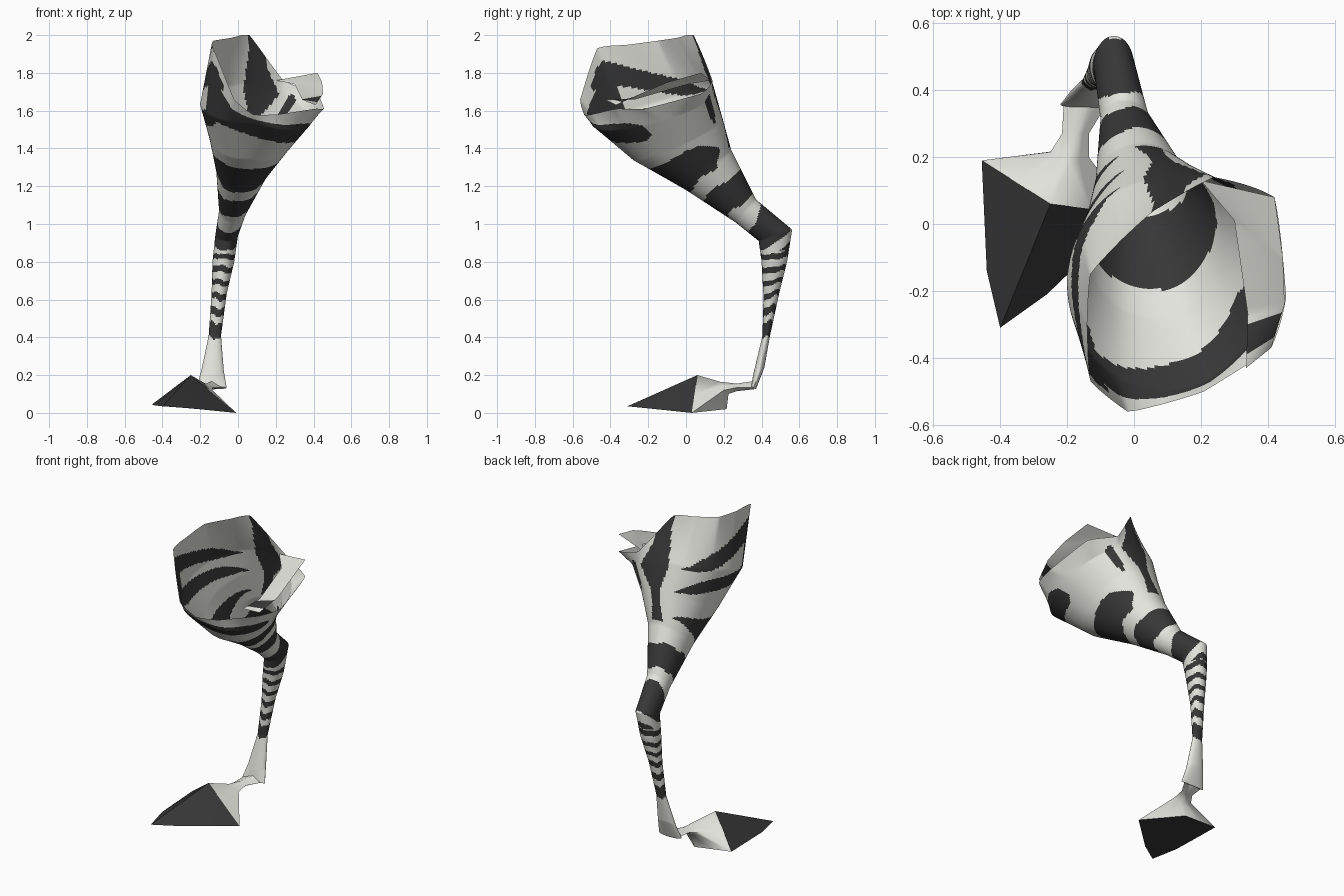
import bpy, bmesh, math
from mathutils import Vector

if "Cube" in bpy.data.objects:
    bpy.data.objects.remove(bpy.data.objects["Cube"])


def mat(name, col):
    m = bpy.data.materials.new(name)
    m.diffuse_color = (*col, 1)
    m.use_nodes = True
    m.node_tree.nodes["Principled BSDF"].inputs["Base Color"].default_value = m.diffuse_color
    return m


WHITE = mat("warm white", (0.78, 0.78, 0.73))
BLACK = mat("charcoal black", (0.038, 0.038, 0.038))


def make(name, verts, faces, idx, smooth):
    me = bpy.data.meshes.new(name)
    me.from_pydata([tuple(v) for v in verts], [], faces)
    me.materials.append(WHITE)
    me.materials.append(BLACK)
    for p, i in zip(me.polygons, idx):
        p.material_index = i
    ob = bpy.data.objects.new(name, me)
    bpy.context.collection.objects.link(ob)
    bpy.context.view_layer.objects.active = ob
    ob.select_set(True)
    bpy.ops.object.shade_smooth_by_angle(angle=math.radians(smooth))
    ob.select_set(False)
    return ob


def spline(p0, p1, p2, p3, f):
    return (p1 * 2 + (p2 - p0) * f + (p0 * 2 - p1 * 5 + p2 * 4 - p3) * f ** 2
            + (p1 * 3 - p0 - p2 * 3 + p3) * f ** 3) / 2


def loft(name, rings, sub_t, sub_k, colour, closed=True, cap=False, smooth=50, curve=0):
    """Skin through rings, finely split so painted stripes follow the faces."""
    rings = [[Vector(p) for p in r] for r in rings]
    n = len(rings[0])
    rows = (len(rings) - 1) * sub_t + 1
    cols = n * sub_k if closed else (n - 1) * sub_k + 1
    verts, faces, idx = [], [], []
    for i in range(rows):
        r, f = divmod(i, sub_t)
        a, b = rings[r], rings[min(r + 1, len(rings) - 1)]
        bend = curve if i < rows - sub_t else curve * (1 - .7 * (i - rows + sub_t + 1) / sub_t)
        row = [p.lerp(q, f / sub_t) for p, q in zip(a, b)]
        for c in range(cols):
            k, g = divmod(c, sub_k)
            p = [row[(k + j) % n] for j in (-1, 0, 1, 2)]
            verts.append(p[1].lerp(p[2], g / sub_k).lerp(spline(*p, g / sub_k), bend))
    for i in range(rows - 1):
        for c in range(cols if closed else cols - 1):
            d = (c + 1) % cols
            faces.append((i * cols + c, (i + 1) * cols + c, (i + 1) * cols + d, i * cols + d))
            idx.append(colour((i + .5) / sub_t, 360 * (c + .5) / (n * sub_k)))
    if cap:
        faces.append(tuple(range(cols)))
        idx.append(0)
    return make(name, verts, faces, idx, smooth)


def ring(fy, fz, by, bz, xl, xr, bulge=0, n=12):
    """Tilted oval: front point, back point, left and right limits, right-hand sag."""
    out = []
    for k in range(n):
        a = 2 * math.pi * k / n
        h = (1 + math.cos(a)) / 2
        m = bulge * max(0, math.sin(a))
        out.append(((xl + xr) / 2 + (xr - xl) / 2 * math.sin(a),
                    fy + (by - fy) * h + m * .5 * (1 + math.cos(a)),
                    fz + (bz - fz) * h - m))
    return out


# Leg: ankle, shin, hock and flaring thigh
sections = [
    (.345, .14, .37, .125, -.22, -.06), (.355, .20, .415, .24, -.195, -.075),
    (.405, .41, .445, .41, -.155, -.09), (.41, .62, .495, .64, -.14, -.06),
    (.40, .80, .535, .80, -.135, -.02), (.385, .91, .562, .97, -.12, .0),
    (.26, 1.01, .37, 1.13, -.10, .045), (.0, 1.18, .24, 1.39, -.115, .16),
    (-.28, 1.34, .19, 1.57, -.15, .27, .04), (-.50, 1.53, .14, 1.74, -.20, .39, .09)]
rim = [(.06, .04, 2.0), (.24, .14, 1.76), (.42, .08, 1.69), (.455, -.22, 1.61),
       (.41, -.37, 1.61), (.21, -.50, 1.58), (.08, -.54, 1.58), (-.02, -.56, 1.66),
       (-.13, -.47, 1.93), (-.14, -.30, 1.95), (-.13, -.15, 1.97), (-.04, -.05, 1.985)]

SHIN = [(1.95, 2.33), (2.5, 2.7), (2.9, 3.07), (3.3, 3.46), (3.68, 3.86),
        (4.12, 4.35), (4.75, 5.65)]


def stripes(t, a):
    r = math.radians(a)
    w = t + .04 * math.sin(2 * r + t) + .02 * math.sin(5 * r + 2 * t)
    if t < 5.9:                                     # narrow shin bands and hock
        u = w - .25 * math.cos(r) * (t > 4.4)
        return int(any(lo < u < hi for lo, hi in SHIN))
    if 6.15 < w < 6.65:
        return 1
    if 50 < a < 330:                                # broad band, tapering to the left
        half = .4 * min(1, (a - 45) / 30, (335 - a) / 110)
        if abs(w - 7.33) < half:
            return 1
    turn = (a + 180) % 360 - 180                    # stripes up the back
    if t > 7.1 and abs(turn - 6) < 13 + 5 * math.sin(3 * t):
        return 1
    if 8 < t < 9.5 and abs(turn - 40) < 6 * math.sin((t - 8) * 2.09):
        return 1
    if 105 < a < 245:                               # band under the front lip
        mid = 9.05 + .003 * (a - 170)
        if abs(w - mid) < .38 * min(1, (a - 95) / 20):
            return 1
    if 222 < a < 335:                               # slanting stripes on the left side
        s = w + (a - 275) / 140
        fade = min(1, (335 - a) / 30, (a - 218) / 15)
        return int(any(abs(s - m) < d * fade for m, d in ((8.6, .22), (9.35, .18))))
    return 0


loft("striped_leg", [ring(*s) for s in sections] + [rim], 26, 12, stripes,
     cap=True, smooth=75, curve=1)

# Folded skin flap standing above the right rim
loft("rim_flap",
     [[(.20, .13, 1.76), (.30, .01, 1.74), (.34, -.27, 1.66), (.335, -.43, 1.66)],
      [(.42, .08, 1.80), (.445, -.10, 1.75), (.45, -.24, 1.69), (.41, -.37, 1.63)]],
     10, 16, lambda t, a: int(195 < a < 245), closed=False)

# Hoof corners shared with the pastern
apex = (-.25, .06, .20)
heel = (-.21, .215, .02)
left, right = (-.455, .19, .045), (-.01, .03, 0)

# Pastern: thin neck widening onto the hoof (left, top, right, bottom of each ring)
loft("pastern",
     [[(-.21, .36, .14), (-.13, .37, .17), (-.08, .36, .135), (-.13, .36, .125)],
      [(-.215, .27, .135), (-.17, .27, .155), (-.135, .27, .135), (-.17, .27, .115)],
      [(-.25, .215, .12), (-.19, .18, .165), (-.135, .20, .12), (-.19, .225, .10)],
      [left, apex, right, heel]],
     1, 2, lambda t, a: 0, cap=True, smooth=80)

# Hoof: pointed dark wedge with a flat sole
hv = [apex, left, (-.44, -.14, .04), (-.40, -.31, .035), (-.26, -.21, .025), right, heel]
hf = [(0, 1, 2), (0, 2, 3), (0, 3, 4), (0, 4, 5), (1, 6, 5, 4, 3, 2)]
make("hoof", hv, hf, [1] * 5, smooth=60)
